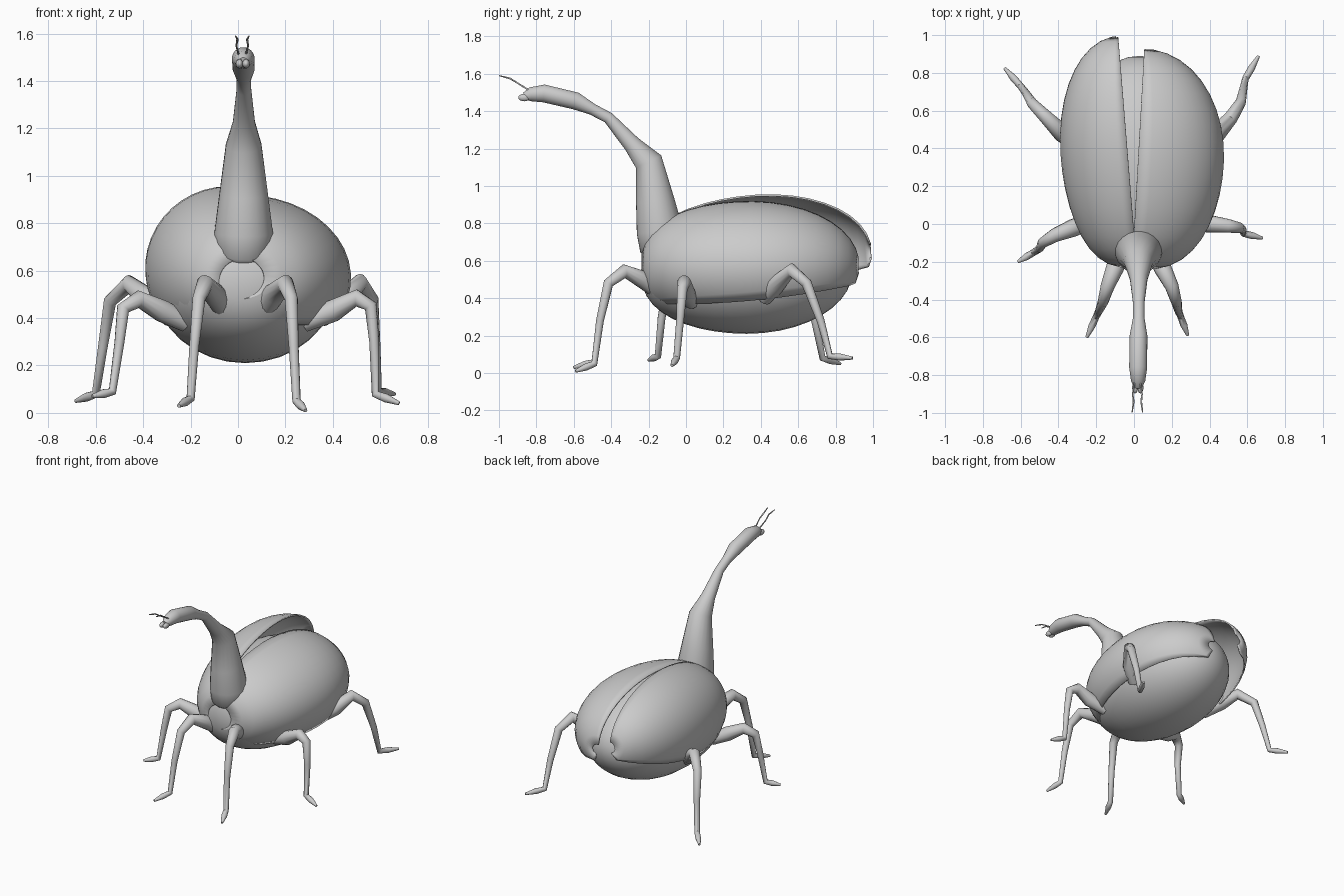
import bpy, bmesh, math
from mathutils import Vector, Matrix

if "Cube" in bpy.data.objects:
    bpy.data.objects.remove(bpy.data.objects["Cube"])


def finish(name, bm, angle=60):
    bmesh.ops.recalc_face_normals(bm, faces=bm.faces)
    me = bpy.data.meshes.new(name)
    bm.to_mesh(me)
    bm.free()
    ob = bpy.data.objects.new(name, me)
    bpy.context.collection.objects.link(ob)
    bpy.ops.object.select_all(action='DESELECT')
    ob.select_set(True)
    bpy.context.view_layer.objects.active = ob
    bpy.ops.object.shade_smooth_by_angle(angle=math.radians(angle))
    return ob


def tube(name, pts, sides=12):
    """Skin round rings along a path of (x, y, z, radius)."""
    bm = bmesh.new()
    P = [Vector(p[:3]) for p in pts]
    rings, side, prev = [], None, None
    for i, p in enumerate(P):
        a = (p - P[i - 1]).normalized() if i else (P[1] - p).normalized()
        b = (P[i + 1] - p).normalized() if i < len(P) - 1 else a
        t = (a + b).normalized()
        if side is None:
            side = t.orthogonal().normalized()
        else:
            side = prev.rotation_difference(t) @ side
        prev = t
        up = t.cross(side)
        r = pts[i][3]
        rings.append([bm.verts.new(p + r * (math.cos(k * math.tau / sides) * side
                                            + math.sin(k * math.tau / sides) * up))
                      for k in range(sides)])
    for A, B in zip(rings, rings[1:]):
        for k in range(sides):
            j = (k + 1) % sides
            bm.faces.new((A[k], A[j], B[j], B[k]))
    bm.faces.new(rings[0])
    bm.faces.new(rings[-1])
    return finish(name, bm)


def blob(name, loc, size, u=32, v=20, blunt=1.0):
    """Ellipsoid with its poles along y; blunt < 1 widens the front half."""
    bm = bmesh.new()
    bmesh.ops.create_uvsphere(bm, u_segments=u, v_segments=v, radius=1)
    bmesh.ops.rotate(bm, verts=bm.verts, matrix=Matrix.Rotation(math.pi / 2, 3, 'X'))
    for w in bm.verts:
        r = math.hypot(w.co.x, w.co.z)
        if w.co.y < 0 and r > 1e-4:
            f = r ** (blunt - 1)
            w.co.x *= f
            w.co.z *= f
        w.co = Vector([w.co[i] * size[i] + loc[i] for i in range(3)])
    return finish(name, bm)


def wing_cover(name, s, rx, cy, ry, swing, lift, nu=18, nv=14):
    """Half-ellipsoid shell from the back seam to a cut lower edge."""
    cz, rz = 0.57, 0.35
    bm = bmesh.new()
    rows = []
    for i in range(nu + 1):
        th = 0.16 + (math.pi - 0.16 - 0.10) * i / nu
        y = cy - ry * math.cos(th)
        r = math.sin(th) ** (0.72 if th < math.pi / 2 else 0.95)
        low = 0.37 + 0.10 * max(0, y / 0.9) ** 2
        v1 = math.acos(max(-0.95, (low - cz) / (rz * r)))
        rows.append([bm.verts.new((s * rx * r * math.sin(v1 * j / nv), y,
                                   cz + rz * r * math.cos(v1 * j / nv)))
                     for j in range(nv + 1)])
    for A, B in zip(rows, rows[1:]):
        for j in range(nv):
            bm.faces.new((A[j], A[j + 1], B[j + 1], B[j]))
    pivot = Vector((0, -0.05, 0.72))
    rot = Matrix.Rotation(math.radians(swing), 3, 'Z') @ Matrix.Rotation(math.radians(lift), 3, 'X')
    bmesh.ops.rotate(bm, verts=bm.verts, cent=pivot, matrix=rot)
    ob = finish(name, bm, 50)
    m = ob.modifiers.new("thickness", 'SOLIDIFY')
    m.thickness = 0.01
    m.offset = -1
    return ob


# Abdomen and the two wing covers, the left one slightly raised
blob("abdomen", (0.03, 0.325, 0.545), (0.385, 0.565, 0.335), blunt=0.8)
wing_cover("right_wing_cover", 1, 0.455, 0.345, 0.585, -3.2, 0)
wing_cover("left_wing_cover", -1, 0.355, 0.375, 0.615, 4.6, 4.5)

# Long neck running into the head
tube("neck_and_head", [
    (.02, -.12, .64, .09), (.022, -.13, .67, .118), (.024, -.14, .76, .125),
    (.024, -.165, .92, .104), (.024, -.2, 1.13, .076), (.025, -.29, 1.225, .047),
    (.025, -.415, 1.365, .031), (.025, -.5, 1.41, .031), (.024, -.59, 1.455, .047),
    (.022, -.76, 1.495, .048), (.022, -.83, 1.49, .038), (.022, -.865, 1.48, .02)], 20)

# Jaws and antennae
for n, s in (("left", -1), ("right", 1)):
    blob(n + "_jaw", (.02 + s * .014, -.865, 1.473), (.016, .032, .02), 12, 8)
    tube(n + "_antenna", [
        (.018 + s * .012, -.82, 1.5, .005), (.018 + s * .025, -.9, 1.55, .004),
        (.018 + s * .02, -.94, 1.575, .005), (.018 + s * .028, -.998, 1.59, .003)], 6)

# Legs: hip, thigh, knee, shin, ankle, foot tip
RADII = (.04, .048, .037, .028, .021, .018, .019, .008)
LEGS = {
    "left_front_leg": [(-.05, -.13, .42), (-.1, -.23, .5), (-.14, -.33, .545),
                       (-.165, -.415, .48), (-.185, -.46, .28), (-.2, -.49, .06), (-.25, -.6, .03)],
    "right_front_leg": [(.1, -.13, .42), (.15, -.23, .5), (.2, -.33, .545),
                        (.225, -.415, .48), (.235, -.46, .28), (.247, -.49, .05), (.285, -.59, .01)],
    "left_middle_leg": [(-.22, .02, .38), (-.32, -.02, .43), (-.42, -.06, .48),
                        (-.485, -.1, .44), (-.5, -.13, .3), (-.53, -.15, .09), (-.615, -.2, .07)],
    "right_middle_leg": [(.28, .03, .38), (.4, 0, .43), (.5, -.01, .485),
                         (.56, -.02, .45), (.575, -.03, .3), (.58, -.05, .08), (.68, -.075, .04)],
    "left_back_leg": [(-.28, .40, .40), (-.38, .48, .48), (-.46, .56, .545),
                      (-.54, .64, .47), (-.57, .69, .28), (-.6, .73, .08), (-.685, .825, .05)],
    "right_back_leg": [(.35, .42, .40), (.44, .48, .47), (.515, .565, .55),
                       (.565, .645, .48), (.58, .72, .28), (.59, .77, .09), (.66, .89, .08)],
}
for name, path in LEGS.items():
    a, b = Vector(path[5]), Vector(path[6])
    path = path[:6] + [tuple(a.lerp(b, .45))] + path[6:]
    tube(name, [(*p, r) for p, r in zip(path, RADII)])
